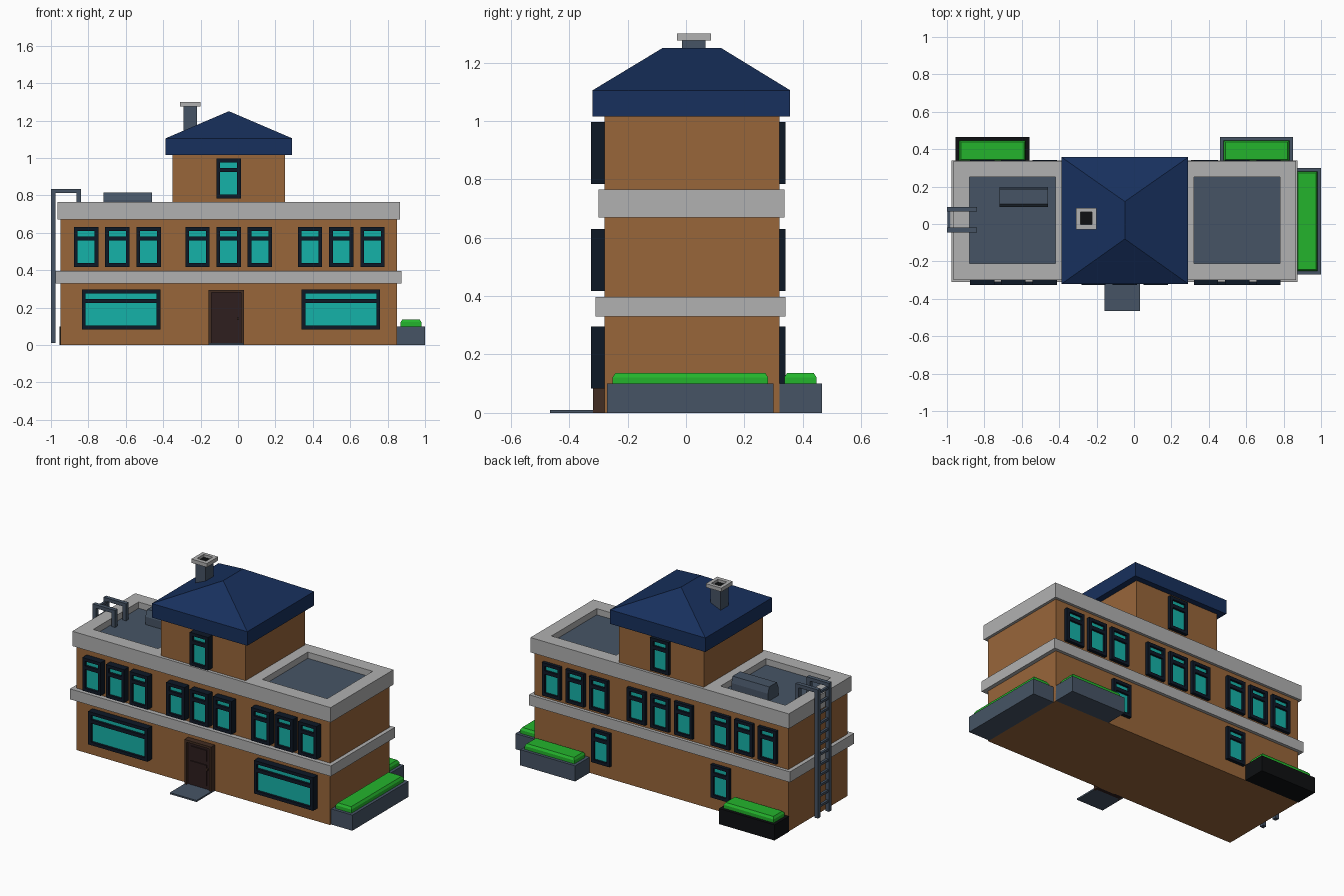
import bpy, bmesh

if "Cube" in bpy.data.objects:
    bpy.data.objects.remove(bpy.data.objects["Cube"])


def mat(name, r, g, b):
    # display colour (sRGB 0-255) to linear diffuse colour
    m = bpy.data.materials.new(name)
    m.diffuse_color = [((c / 255 + 0.055) / 1.055) ** 2.4 for c in (r, g, b)] + [1]
    m.use_nodes = True
    m.node_tree.nodes["Principled BSDF"].inputs["Base Color"].default_value = m.diffuse_color
    return m


BRICK = mat("brick", 152, 102, 58)
STONE = mat("stone", 177, 177, 177)
SLATE = mat("slate", 70, 84, 101)
ROOF = mat("roof_blue", 23, 48, 93)
FRAME = mat("frame_dark", 13, 24, 38)
GLASS = mat("glass_teal", 21, 178, 168)
DOOR = mat("door_brown", 46, 30, 30)
TRIM = mat("door_trim", 66, 45, 34)
GREEN = mat("hedge_green", 36, 180, 44)
BLACK = mat("black", 14, 16, 18)


def finish(name, bm, material):
    bmesh.ops.recalc_face_normals(bm, faces=bm.faces)
    me = bpy.data.meshes.new(name)
    bm.to_mesh(me)
    bm.free()
    me.materials.append(material)
    ob = bpy.data.objects.new(name, me)
    bpy.context.collection.objects.link(ob)
    return ob


def add_frustum(bm, lo, hi):
    # lo, hi = (x0, x1, y0, y1, z) rectangles joined by four sides
    rings = []
    for x0, x1, y0, y1, z in (lo, hi):
        rings.append([bm.verts.new(p) for p in
                      ((x0, y0, z), (x1, y0, z), (x1, y1, z), (x0, y1, z))])
    a, b = rings
    bm.faces.new(a[::-1])
    bm.faces.new(b)
    for i in range(4):
        j = (i + 1) % 4
        bm.faces.new((a[i], a[j], b[j], b[i]))


def boxes(name, material, *specs):
    # each spec = (x0, x1, y0, y1, z0, z1)
    bm = bmesh.new()
    for x0, x1, y0, y1, z0, z1 in specs:
        add_frustum(bm, (x0, x1, y0, y1, z0), (x0, x1, y0, y1, z1))
    return finish(name, bm, material)


# Walls and stone bands
boxes("main_walls", BRICK, (-0.95, 0.85, -0.28, 0.32, 0, 0.69))
boxes("middle_band", STONE, (-0.975, 0.875, -0.31, 0.34, 0.33, 0.397))
boxes("tower_walls", BRICK, (-0.35, 0.25, -0.28, 0.32, 0.76, 1.03))

# Parapet: outer rim plus block under the tower, leaving two sunken decks
boxes("parapet", STONE,
      (-0.965, 0.867, -0.3, -0.21, 0.67, 0.765),
      (-0.965, 0.867, 0.25, 0.337, 0.67, 0.765),
      (-0.965, -0.88, -0.21, 0.25, 0.67, 0.765),
      (0.78, 0.867, -0.21, 0.25, 0.67, 0.765),
      (-0.42, 0.32, -0.21, 0.25, 0.67, 0.765))
boxes("roof_decks", SLATE, (-0.88, -0.42, -0.21, 0.25, 0.67, 0.725),
      (0.32, 0.78, -0.21, 0.25, 0.67, 0.725))

# Hipped tower roof: fascia and four slopes meeting at a ridge
boxes("roof_fascia", ROOF, (-0.387, 0.29, -0.32, 0.357, 1.015, 1.105))
bm = bmesh.new()
c = [bm.verts.new(p) for p in ((-0.387, -0.32, 1.105), (0.29, -0.32, 1.105),
                               (0.29, 0.357, 1.105), (-0.387, 0.357, 1.105))]
r0, r1 = bm.verts.new((-0.049, -0.08, 1.25)), bm.verts.new((-0.049, 0.12, 1.25))
for f in ((c[0], c[1], r0), (c[1], c[2], r1, r0), (c[2], c[3], r1), (c[3], c[0], r0, r1)):
    bm.faces.new(f)
finish("hip_roof", bm, ROOF)

# Chimney with hollow cap
boxes("chimney", SLATE, (-0.292, -0.219, -0.014, 0.066, 1.1, 1.278))
boxes("chimney_flue", BLACK, (-0.287, -0.224, -0.004, 0.063, 1.27, 1.283))
boxes("chimney_cap", STONE,
      (-0.31, -0.2, -0.03, -0.004, 1.276, 1.3), (-0.31, -0.2, 0.063, 0.085, 1.276, 1.3),
      (-0.31, -0.287, -0.004, 0.063, 1.276, 1.3), (-0.224, -0.2, -0.004, 0.063, 1.276, 1.3))


def window(name, x, w, z0, back=False, h=0.212, b=0.02):
    # frame bars around two recessed panes
    x0, x1, z1 = x - w / 2, x + w / 2, z0 + h
    ya, yb = (0.315, 0.341) if back else (-0.325, -0.275)
    m0, m1 = z0 + 0.66 * h, z0 + 0.77 * h
    boxes(name + "_frame", FRAME,
          (x0, x0 + b, ya, yb, z0, z1), (x1 - b, x1, ya, yb, z0, z1),
          (x0 + b, x1 - b, ya, yb, z0, z0 + b), (x0 + b, x1 - b, ya, yb, z1 - b, z1),
          (x0 + b, x1 - b, ya, yb, m0, m1))
    g0, g1 = (ya, yb - 0.013) if back else (ya + 0.015, yb)
    boxes(name + "_glass", GLASS, (x0 + b, x1 - b, g0, g1, z0 + b, m0),
          (x0 + b, x1 - b, g0, g1, m1, z1 - b))


# Upper floor and tower windows on front and back
for back in (False, True):
    side = "back" if back else "front"
    for g, cx in enumerate((-0.645, -0.05, 0.552)):
        for i in (-1, 0, 1):
            window(f"{side}_upper_window_{g}_{i + 1}", cx + i * 0.167, 0.13, 0.418, back)
    window(side + "_tower_window", -0.05, 0.13, 0.784, back)

# Ground floor windows
for i, x in enumerate((-0.625, 0.55)):
    window(f"shop_window_{i}", x, 0.42, 0.084)
for i, x in enumerate((-0.478, 0.37)):
    window(f"back_ground_window_{i}", x, 0.13, 0.084, True)

# Front door with surround, leaf, panels and knob
boxes("door_surround", TRIM, (-0.157, -0.142, -0.318, -0.275, 0, 0.295),
      (0.017, 0.032, -0.318, -0.275, 0, 0.295), (-0.142, 0.017, -0.318, -0.275, 0.28, 0.295))
boxes("door_leaf", DOOR, (-0.142, 0.017, -0.305, -0.275, 0, 0.28))
boxes("door_panels", DOOR, (-0.118, -0.007, -0.311, -0.305, 0.03, 0.165),
      (-0.118, -0.007, -0.311, -0.305, 0.19, 0.26))
boxes("door_knob", TRIM, (-0.005, 0.005, -0.317, -0.305, 0.135, 0.147))
boxes("doorstep", SLATE, (-0.157, 0.032, -0.466, -0.28, 0, 0.01))


def planter(name, x0, x1, y0, y1, material):
    # trough with a rim, and a hedge with a sloped top
    boxes(name + "_trough", material, (x0, x1, y0, y1, 0, 0.1))
    e, t = 0.019, 0.028
    boxes(name + "_hedge", GREEN, (x0 + e, x1 - e, y0 + e, y1 - e, 0.09, 0.122))
    bm = bmesh.new()
    add_frustum(bm, (x0 + e, x1 - e, y0 + e, y1 - e, 0.122),
                (x0 + t, x1 - t, y0 + t, y1 - t, 0.136))
    finish(name + "_hedge_top", bm, GREEN)


planter("right_planter", 0.85, 1.0, -0.27, 0.3, SLATE)
planter("back_right_planter", 0.46, 0.85, 0.318, 0.466, SLATE)
planter("back_left_planter", -0.954, -0.56, 0.318, 0.466, BLACK)

# Roof vent box with tapered sides
bm = bmesh.new()
add_frustum(bm, (-0.72, -0.46, 0.09, 0.197, 0.72), (-0.72, -0.46, 0.09, 0.197, 0.775))
add_frustum(bm, (-0.72, -0.46, 0.09, 0.197, 0.775), (-0.72, -0.46, 0.108, 0.186, 0.815))
finish("roof_vent", bm, SLATE)

# Ladder: two hooked rails and rungs
rails = []
for y in (-0.046, 0.066):
    rails += [(-1.0, -0.976, y, y + 0.026, 0.01, 0.834),
              (-0.976, -0.84, y, y + 0.026, 0.812, 0.834),
              (-0.864, -0.84, y, y + 0.026, 0.725, 0.812)]
boxes("ladder_rails", SLATE, *rails)
boxes("ladder_rungs", SLATE,
      *[(-0.996, -0.98, -0.02, 0.066, z, z + 0.014)
        for z in [0.07 + 0.066 * i for i in range(12)]])
